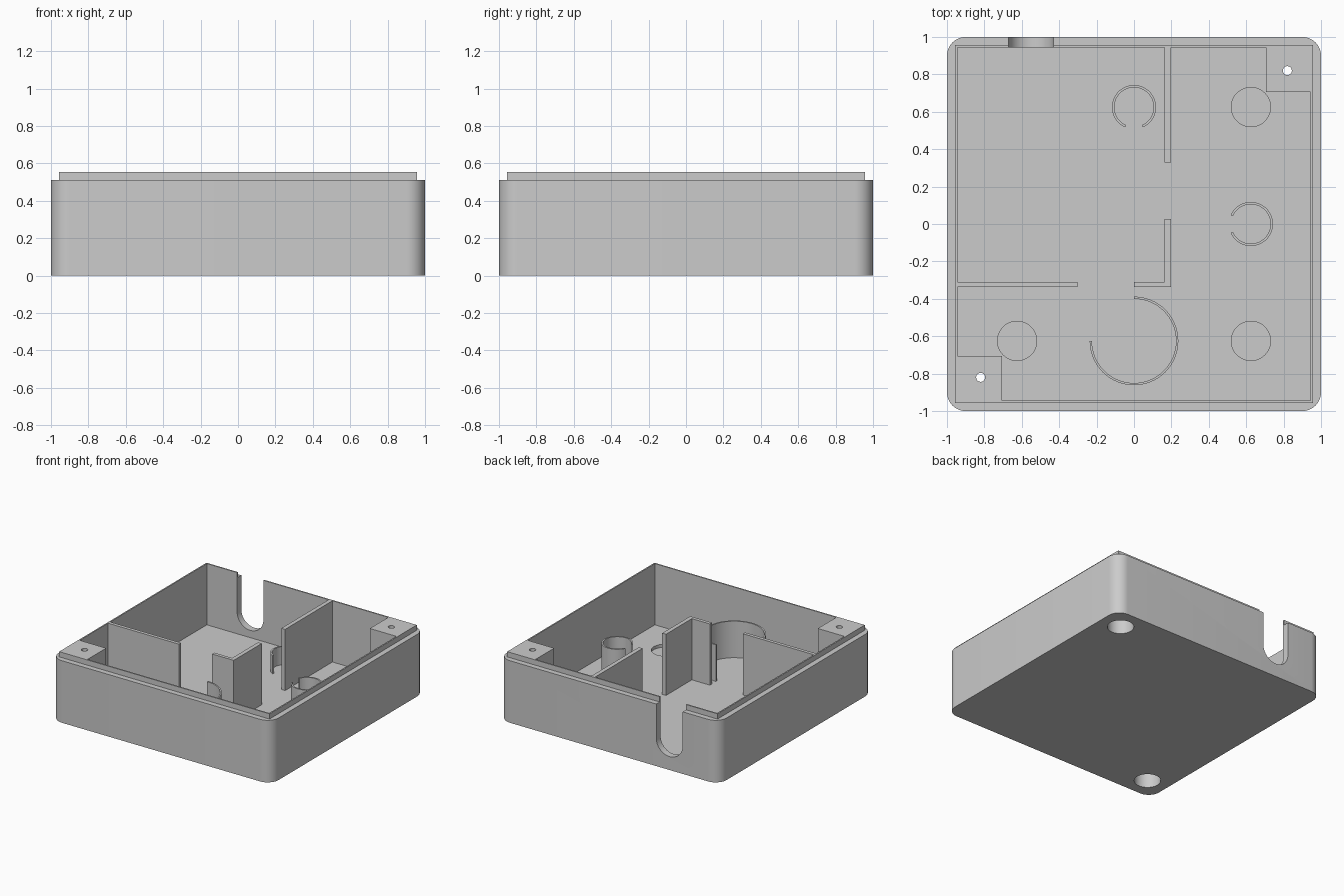
import bpy
import bmesh
from math import cos, sin, radians
from mathutils import Matrix

if "Cube" in bpy.data.objects:
    bpy.data.objects.remove(bpy.data.objects["Cube"])

grey = bpy.data.materials.new("light_grey")
grey.use_nodes = True
grey.diffuse_color = (0.6, 0.6, 0.6, 1)
grey.node_tree.nodes["Principled BSDF"].inputs["Base Color"].default_value = (0.6, 0.6, 0.6, 1)

FLOOR, SHOULDER, TOP = 0.05, 0.51, 0.553
INNER, LIP = 0.945, 0.956


def arc(cx, cy, r, a0, a1, steps):
    """Points along an arc, angles in degrees."""
    angles = [radians(a0 + (a1 - a0) * i / steps) for i in range(steps + 1)]
    return [(cx + r * cos(a), cy + r * sin(a)) for a in angles]


def circle(cx, cy, r, steps=48):
    return arc(cx, cy, r, 0, 360, steps)[:-1]


def rect(x0, x1, y0, y1):
    return [(x0, y0), (x1, y0), (x1, y1), (x0, y1)]


def prism(name, outline, z0, z1, turn=None):
    """Extrude a flat outline from z0 to z1."""
    bm = bmesh.new()
    face = bm.faces.new([bm.verts.new((x, y, z0)) for x, y in outline])
    out = bmesh.ops.extrude_face_region(bm, geom=[face])
    verts = [v for v in out["geom"] if isinstance(v, bmesh.types.BMVert)]
    bmesh.ops.translate(bm, verts=verts, vec=(0, 0, z1 - z0))
    if turn:
        bmesh.ops.transform(bm, matrix=turn, verts=bm.verts)
    bmesh.ops.recalc_face_normals(bm, faces=bm.faces)
    mesh = bpy.data.meshes.new(name)
    bm.to_mesh(mesh)
    bm.free()
    mesh.materials.append(grey)
    obj = bpy.data.objects.new(name, mesh)
    bpy.context.collection.objects.link(obj)
    return obj


def combine(obj, tool, operation="DIFFERENCE"):
    """Apply a boolean and discard the tool."""
    mod = obj.modifiers.new("cut", "BOOLEAN")
    mod.operation, mod.solver, mod.object = operation, "EXACT", tool
    bpy.context.view_layer.update()
    graph = bpy.context.evaluated_depsgraph_get()
    mesh = bpy.data.meshes.new_from_object(obj.evaluated_get(graph))
    obj.modifiers.clear()
    obj.data = mesh
    bpy.data.objects.remove(tool)


# Case: rounded shell with a thin raised lip
R = 0.1
corners = [(1, 1, 0), (-1, 1, 90), (-1, -1, 180), (1, -1, 270)]
outline = []
for sx, sy, a in corners:
    outline += arc(sx * (1 - R), sy * (1 - R), R, a, a + 90, 10)
case = prism("case", outline, 0, SHOULDER)
combine(case, prism("lip", rect(-LIP, LIP, -LIP, LIP), 0.3, TOP), "UNION")
combine(case, prism("cavity", rect(-INNER, INNER, -INNER, INNER), FLOOR, 1))

# Cable slot in the back wall, round at the bottom and open at the top
slot = arc(-0.55, 0.23, 0.12, 180, 360, 24) + [(-0.43, 1), (-0.67, 1)]
upright = Matrix.Rotation(radians(90), 4, "X")
combine(case, prism("slot", slot, -1.1, -0.9, upright))

# Shallow round pockets in the floor
P = 0.625
for x, y in [(P, P), (P, -P), (-P, -P)]:
    combine(case, prism("pocket", circle(x, y, 0.105), 0.025, 0.2))

# Corner posts with a screw hole and a wide recess from below
for name, s in [("back_left_post", 1), ("front_right_post", -1)]:
    a, b = sorted((0.705 * s, INNER * s))
    post = prism(name, rect(a, b, a, b), FLOOR, TOP)
    c = 0.82 * s
    for part in (case, post):
        combine(part, prism("recess", circle(c, c, 0.1), -0.1, 0.45))
    combine(post, prism("screw_hole", circle(c, c, 0.024, 24), 0.4, 0.7))

# Partition walls
prism("back_partition", rect(0.163, 0.197, 0.33, INNER), FLOOR, TOP)
prism("side_partition", rect(-INNER, -0.302, -0.337, -0.309), FLOOR, TOP)
prism("corner_partition",
      [(0, -0.337), (0.197, -0.337), (0.197, 0.027), (0.163, 0.027), (0.163, -0.309), (0, -0.309)],
      FLOOR, TOP)


# Open holder rings
def holder(name, cx, cy, outer, inner, a0, a1, top):
    prism(name, arc(cx, cy, outer, a0, a1, 48) + arc(cx, cy, inner, a1, a0, 48), FLOOR, top)


holder("back_holder", 0, P, 0.118, 0.105, -66, 246, 0.2)
holder("left_holder", P, 0, 0.118, 0.105, -156, 156, 0.35)
holder("front_holder", 0, -P, 0.237, 0.225, -180, 90, 0.35)

# Smooth curved walls, crisp edges
for obj in bpy.context.collection.objects:
    if obj.type == "MESH" and grey.name in obj.data.materials:
        obj.data.shade_smooth()
        obj.data.set_sharp_from_angle(angle=radians(30))
